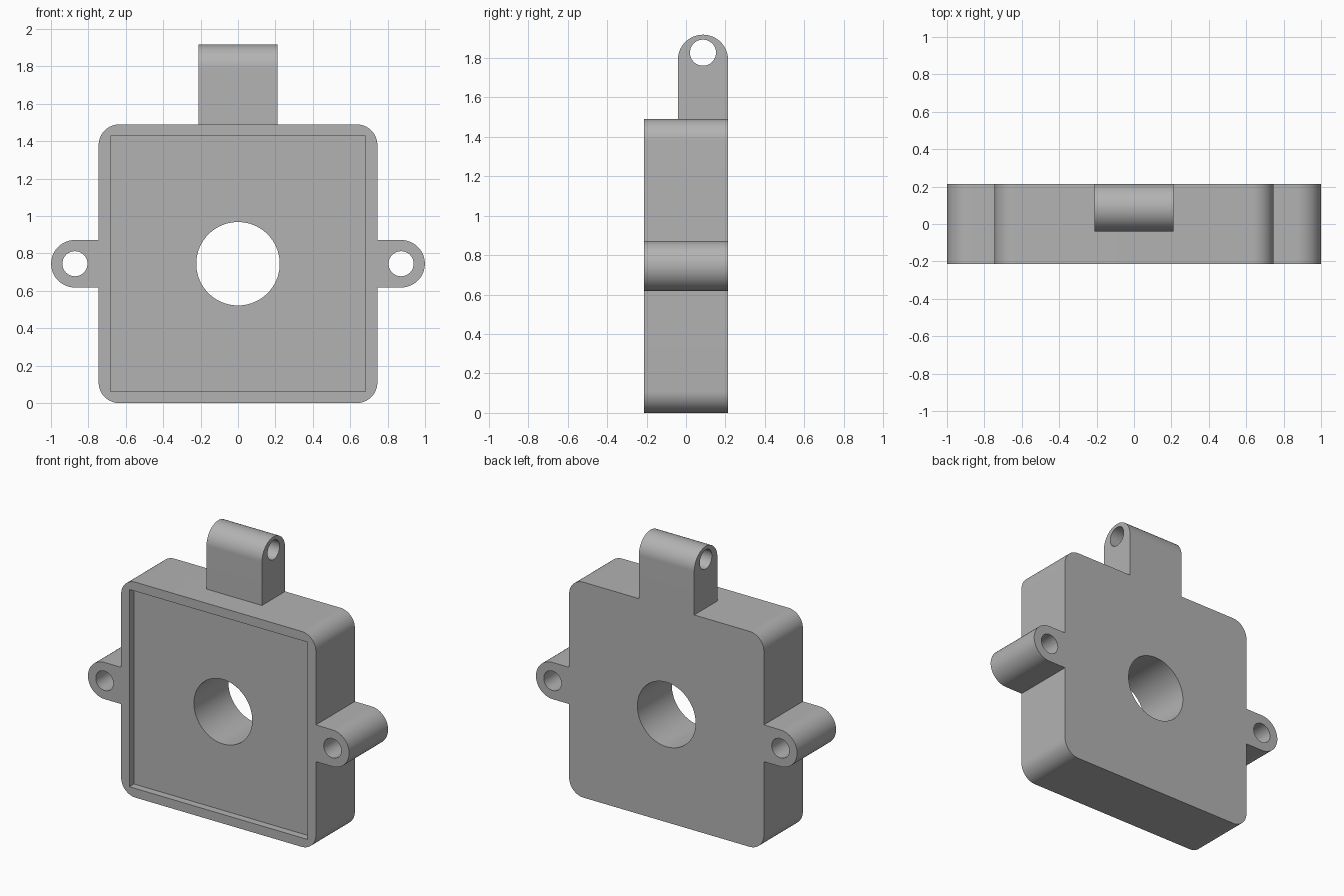
import bpy, bmesh
from math import cos, sin, pi, radians
from mathutils import Matrix, Vector

cube = bpy.data.objects.get("Cube")
if cube:
    bpy.data.objects.remove(cube, do_unlink=True)

# Main dimensions
HALF = 0.745          # half width of the square housing
DEPTH = 0.213         # half thickness
EAR_X, EAR_R = 0.872, 0.127
LUG_W = 0.212
LUG_Y, LUG_Z, LUG_R = 0.086, 1.79, 0.127

grey = bpy.data.materials.new("plain grey")
grey.use_nodes = True
colour = (0.45, 0.45, 0.45, 1)
grey.diffuse_color = colour
grey.node_tree.nodes["Principled BSDF"].inputs["Base Color"].default_value = colour

# Local profile axes: u, v, extrusion
ALONG_Y = Matrix(((1, 0, 0), (0, 0, 1), (0, 1, 0)))
ALONG_X = Matrix(((0, 0, 1), (1, 0, 0), (0, 1, 0)))


def arc(cu, cv, r, start, end, steps):
    return [(cu + r * cos(radians(start + (end - start) * i / steps)),
             cv + r * sin(radians(start + (end - start) * i / steps)))
            for i in range(steps + 1)]


def circle(cu, cv, r, steps=64):
    return arc(cu, cv, r, 0, 360, steps)[:-1]


def prism(name, profile, low, high, axes=ALONG_Y):
    """Extrude a closed profile between two positions on the third axis."""
    bm = bmesh.new()
    face = bm.faces.new([bm.verts.new(axes @ Vector((u, v, low))) for u, v in profile])
    ext = bmesh.ops.extrude_face_region(bm, geom=[face])["geom"]
    bmesh.ops.translate(bm, vec=axes @ Vector((0, 0, high - low)),
                        verts=[g for g in ext if isinstance(g, bmesh.types.BMVert)])
    bmesh.ops.recalc_face_normals(bm, faces=bm.faces)
    mesh = bpy.data.meshes.new(name)
    bm.to_mesh(mesh)
    bm.free()
    obj = bpy.data.objects.new(name, mesh)
    mesh.materials.append(grey)
    bpy.context.collection.objects.link(obj)
    return obj


def finish(obj, cutters):
    """Cut the holes, then smooth the rounded walls."""
    bpy.ops.object.select_all(action='DESELECT')
    bpy.context.view_layer.objects.active = obj
    obj.select_set(True)
    for cutter in cutters:
        mod = obj.modifiers.new("cut", 'BOOLEAN')
        mod.operation, mod.solver, mod.object = 'DIFFERENCE', 'EXACT', cutter
        bpy.ops.object.modifier_apply(modifier=mod.name)
        bpy.data.objects.remove(cutter, do_unlink=True)
    bpy.ops.object.shade_smooth_by_angle(angle=radians(30))


# Square housing with rounded corners, shallow front recess and centre bore
CORNER = 0.11
inner = HALF - CORNER
outline = []
for i, (sx, sz) in enumerate([(1, 1), (-1, 1), (-1, -1), (1, -1)]):
    outline += arc(sx * inner, HALF + sz * inner, CORNER, 90 * i, 90 * i + 90, 16)
housing = prism("housing", outline, -DEPTH, DEPTH)
R = 0.682
recess = prism("recess_cutter", [(-R, HALF - R), (R, HALF - R), (R, HALF + R), (-R, HALF + R)],
               -DEPTH - 0.1, -DEPTH + 0.05)
bore = prism("bore_cutter", circle(0, HALF, 0.223, 96), -1, 1)
finish(housing, [recess, bore])

# Side mounting ears with through holes
for side, name in ((1, "left_ear"), (-1, "right_ear")):
    shape = [(HALF, HALF - EAR_R)] + arc(EAR_X, HALF, EAR_R, -90, 90, 40) + [(HALF, HALF + EAR_R)]
    ear = prism(name, [(side * u, v) for u, v in shape], -DEPTH, DEPTH)
    finish(ear, [prism("ear_cutter", circle(side * EAR_X, HALF, 0.067), -1, 1)])

# Hinge lug on the top edge, drilled sideways
shape = ([(LUG_Y + LUG_R, 2 * HALF)] + arc(LUG_Y, LUG_Z, LUG_R, 0, 180, 40)
         + [(LUG_Y - LUG_R, 2 * HALF)])
lug = prism("hinge_lug", shape, -LUG_W, LUG_W, ALONG_X)
finish(lug, [prism("lug_cutter", circle(LUG_Y, 1.826, 0.066), -1, 1, ALONG_X)])
